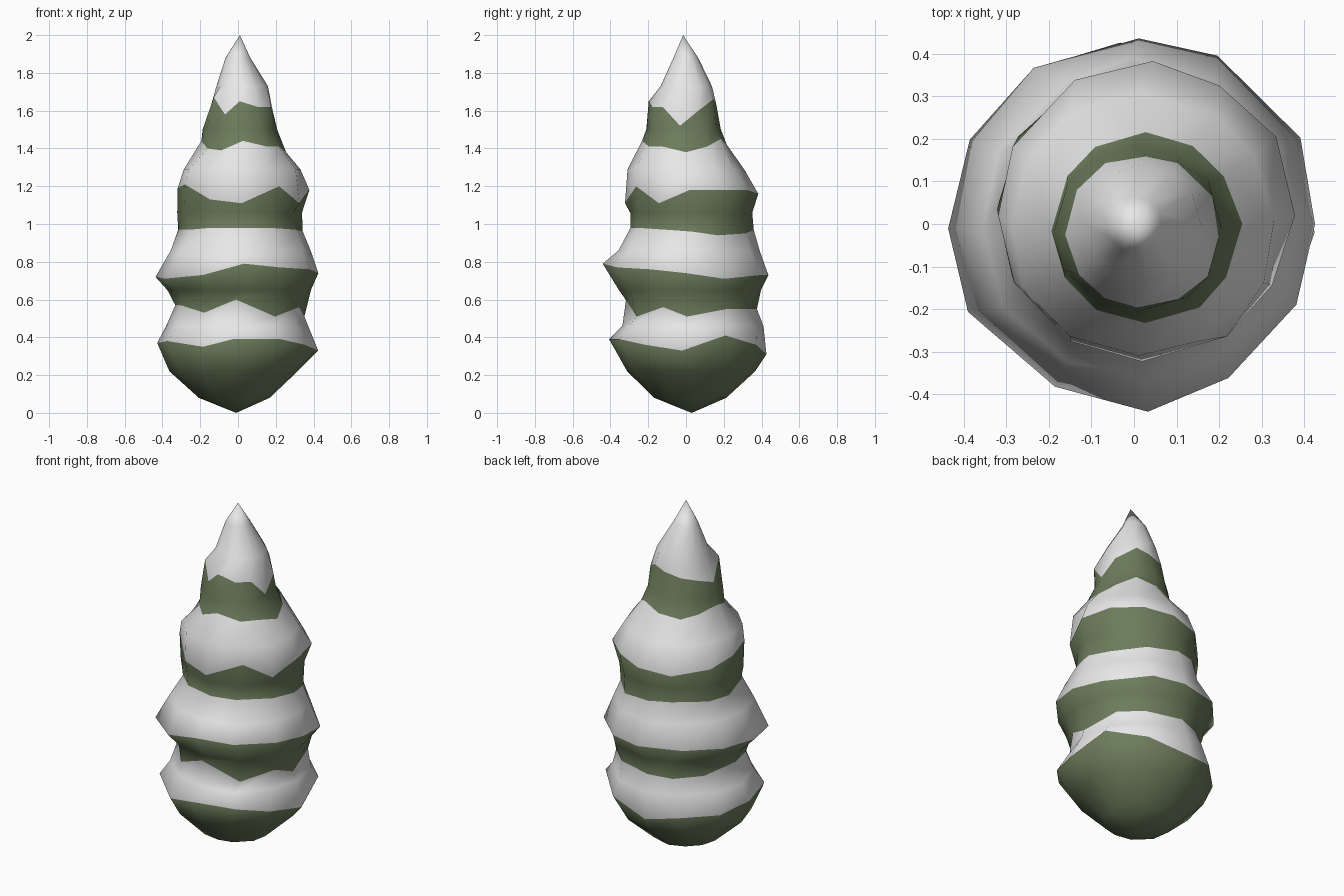
import bpy, bmesh, math, random

cube = bpy.data.objects.get("Cube")
if cube:
    bpy.data.objects.remove(cube, do_unlink=True)

random.seed(4)
SIDES = 12


def make_material(name, colour):
    mat = bpy.data.materials.new(name)
    mat.use_nodes = True
    mat.diffuse_color = colour
    shader = mat.node_tree.nodes["Principled BSDF"]
    shader.inputs["Base Color"].default_value = colour
    shader.inputs["Roughness"].default_value = 0.9
    return mat


snow = make_material("snow white", (0.8, 0.8, 0.8, 1))
needles = make_material("needle green", (0.15, 0.2, 0.105, 1))

# Trunkless tree outline: height, radius, centre x, centre y
profile = [
    (0.08, 0.19, -0.02, 0.02), (0.22, 0.34, -0.02, 0.03),
    (0.36, 0.42, 0, 0.01), (0.46, 0.37, 0, 0.03),
    (0.55, 0.345, 0.01, 0.03), (0.65, 0.375, 0.01, 0.02),
    (0.75, 0.43, 0, 0), (0.86, 0.37, 0.01, 0.01),
    (0.97, 0.325, 0.015, 0.03), (1.06, 0.325, 0.01, 0.03),
    (1.16, 0.345, 0.03, 0.03), (1.29, 0.31, 0.02, 0),
    (1.41, 0.22, 0.03, -0.01), (1.5, 0.195, 0.01, -0.01),
    (1.61, 0.18, 0.02, -0.02), (1.73, 0.135, 0.02, 0),
    (1.88, 0.065, 0, 0),
]

# Ragged colour borders: height steps in hundredths, anticlockwise from +x
ragged = {
    0.36: (-3, 5, 0, -5, -2, -2, 1, 2, -1, 3, 3, 0),
    0.55: (-4, 0, 0, 0, -1, 0, 2, 2, -2, 5, -4, 1),
    0.75: (-1, -4, -2, -2, -1, -2, -3, -4, -2, 4, 2, 1),
    0.97: (-1, -3, -2, 0, 1, 0, 0, 0, 1, 1, 1, 0),
    1.16: (2, 2, 2, 0, -2, 0, 3, 5, -3, -5, 4, -5),
    1.41: (-3, 0, 4, 1, -1, 1, 3, -1, -2, 3, 0, 0),
    1.61: (-9, -1, 5, 3, 1, -1, -5, 6, -3, 4, 1, 1),
}

# Rings of the tree body, each slightly uneven
bm = bmesh.new()
rings = []
for z, radius, cx, cy in profile:
    steps = ragged.get(z, [0] * SIDES)
    ring = []
    for i, step in enumerate(steps):
        angle = math.tau * (i + random.uniform(-0.15, 0.15)) / SIDES
        r = radius * random.uniform(0.985, 1.03)
        ring.append(bm.verts.new((cx + r * math.cos(angle),
                                  cy + r * math.sin(angle), z + step / 100)))
    rings.append(ring)

# Bands between rings, switching colour at each ragged border
colour = 1
foot = bm.verts.new((-0.01, 0.03, 0))
tip = bm.verts.new((0.01, -0.015, 2))
for i in range(SIDES):
    j = (i + 1) % SIDES
    bm.faces.new((foot, rings[0][j], rings[0][i])).material_index = 1
    bm.faces.new((tip, rings[-1][i], rings[-1][j])).material_index = 0
for row, (low, high) in zip(profile, zip(rings, rings[1:])):
    if row[0] in ragged:
        colour = 1 - colour
    for i in range(SIDES):
        j = (i + 1) % SIDES
        bm.faces.new((low[i], low[j], high[j], high[i])).material_index = colour

bmesh.ops.recalc_face_normals(bm, faces=bm.faces)
for face in bm.faces:
    face.smooth = True

mesh = bpy.data.meshes.new("snowy_tree")
bm.to_mesh(mesh)
bm.free()
mesh.materials.append(snow)
mesh.materials.append(needles)
tree = bpy.data.objects.new("snowy_tree", mesh)
bpy.context.collection.objects.link(tree)
